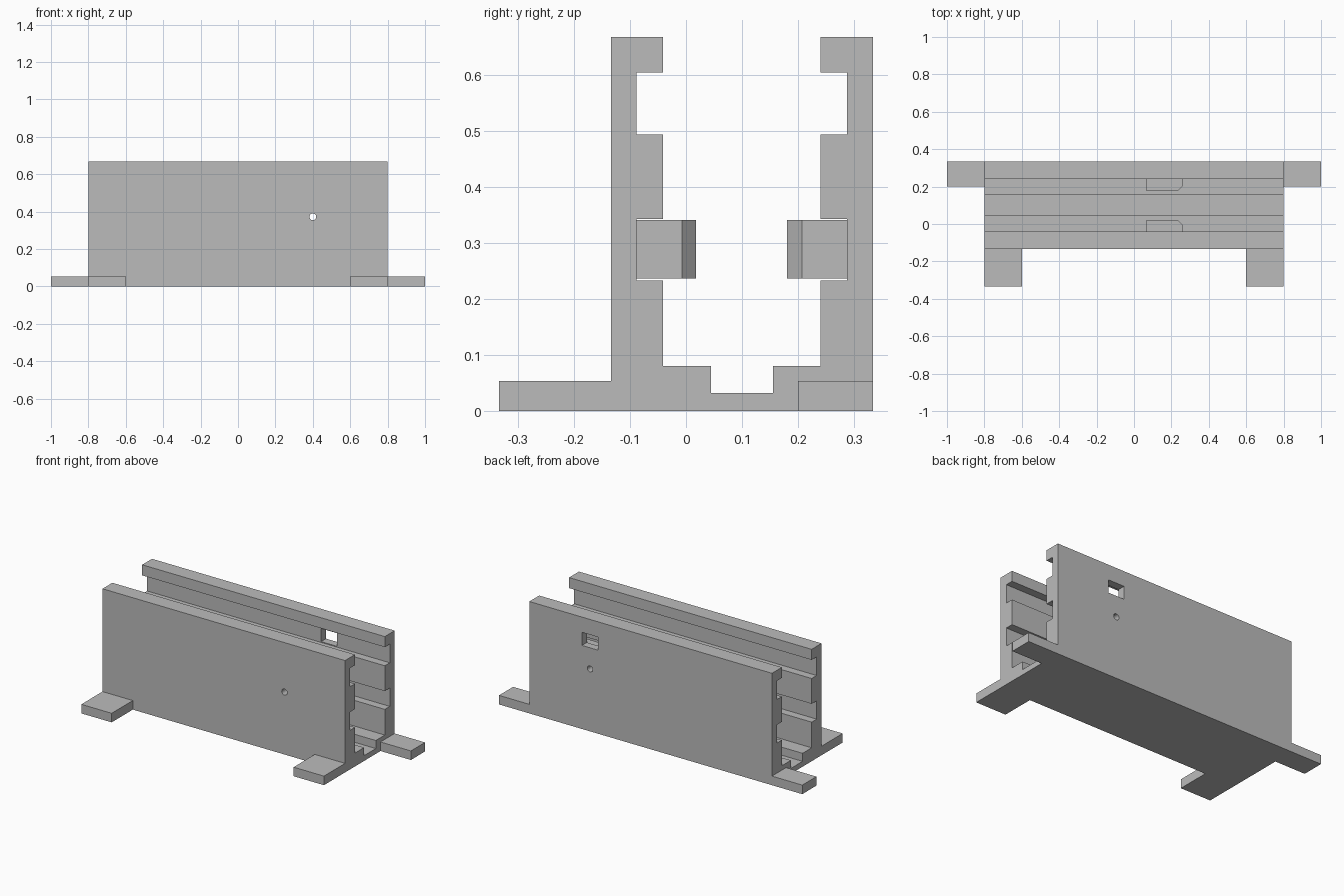
import bpy, bmesh
from mathutils import Vector

cube = bpy.data.objects.get("Cube")
if cube:
    bpy.data.objects.remove(cube, do_unlink=True)

grey = bpy.data.materials.new("plain_grey")
grey.use_nodes = True
grey.diffuse_color = (0.5, 0.5, 0.5, 1)
grey.node_tree.nodes["Principled BSDF"].inputs["Base Color"].default_value = (0.5, 0.5, 0.5, 1)


def prism(name, points, sweep):
    """Extrude a closed outline of 3D points along a sweep vector."""
    bm = bmesh.new()
    face = bm.faces.new([bm.verts.new(p) for p in points])
    ext = bmesh.ops.extrude_face_region(bm, geom=[face])
    moved = [g for g in ext["geom"] if isinstance(g, bmesh.types.BMVert)]
    bmesh.ops.translate(bm, verts=moved, vec=Vector(sweep))
    bmesh.ops.recalc_face_normals(bm, faces=bm.faces)
    mesh = bpy.data.meshes.new(name)
    bm.to_mesh(mesh)
    bm.free()
    mesh.materials.append(grey)
    obj = bpy.data.objects.new(name, mesh)
    bpy.context.collection.objects.link(obj)
    return obj


def box(name, x, y, z):
    outline = [(x[0], y[0], z[0]), (x[1], y[0], z[0]), (x[1], y[1], z[0]), (x[0], y[1], z[0])]
    return prism(name, outline, (0, 0, z[1] - z[0]))


def cut(target, cutter):
    cutter.hide_render = True
    mod = target.modifiers.new("cut", "BOOLEAN")
    mod.operation = "DIFFERENCE"
    mod.solver = "EXACT"
    mod.object = cutter
    bpy.context.view_layer.objects.active = target
    bpy.ops.object.modifier_apply(modifier=mod.name)
    bpy.data.objects.remove(cutter, do_unlink=True)


# Grooved channel body: one cross-section swept along its length
L = 0.8
top = 0.667
out_f, thin_f, in_f = -0.134, -0.088, -0.041
in_b, thin_b, out_b = 0.24, 0.287, 0.333
grooves = [(0.493, 0.604), (0.233, 0.342)]


def groove_points(inner, deep):
    pts = []
    for lo, hi in grooves:
        pts += [(inner, hi), (deep, hi), (deep, lo), (inner, lo)]
    return pts


section = [(out_f, 0), (out_f, top), (in_f, top)]
section += groove_points(in_f, thin_f)
section += [(in_f, 0.08), (0.045, 0.08), (0.045, 0.032),
            (0.155, 0.032), (0.155, 0.08), (in_b, 0.08)]
section += groove_points(in_b, thin_b)[::-1]
section += [(in_b, top), (out_b, top), (out_b, 0)]
body = prism("channel_body", [(-L, y, z) for y, z in section], (2 * L, 0, 0))

# Pin hole through both walls
bpy.ops.mesh.primitive_cylinder_add(vertices=24, radius=0.018, depth=2,
                                    location=(0.4, 0, 0.372), rotation=(1.5708, 0, 0))
pin = bpy.context.object
pin.name = "pin_hole_cutter"
pin.data.materials.append(grey)
cut(body, pin)

# Window in the back wall, opening into the upper groove
cut(body, box("window_cutter", (0.347, 0.453), (0.26, 0.4), (0.498, 0.576)))

# Mounting feet
for side, s in (("left", 1), ("right", -1)):
    box("front_foot_" + side, sorted((0.6 * s, L * s)), (-0.333, out_f), (0, 0.054))
    box("back_foot_" + side, sorted((L * s, s)), (0.2, out_b), (0, 0.054))

# Chamfered sliding blocks seated in the middle grooves
for name, root, tip, bevel in (("front_slider", thin_f, 0.018, -0.007),
                               ("back_slider", thin_b, 0.18, 0.207)):
    outline = [(0.063, root), (0.263, root), (0.263, bevel), (0.237, tip), (0.063, tip)]
    prism(name, [(x, y, 0.236) for x, y in outline], (0, 0, 0.105))
